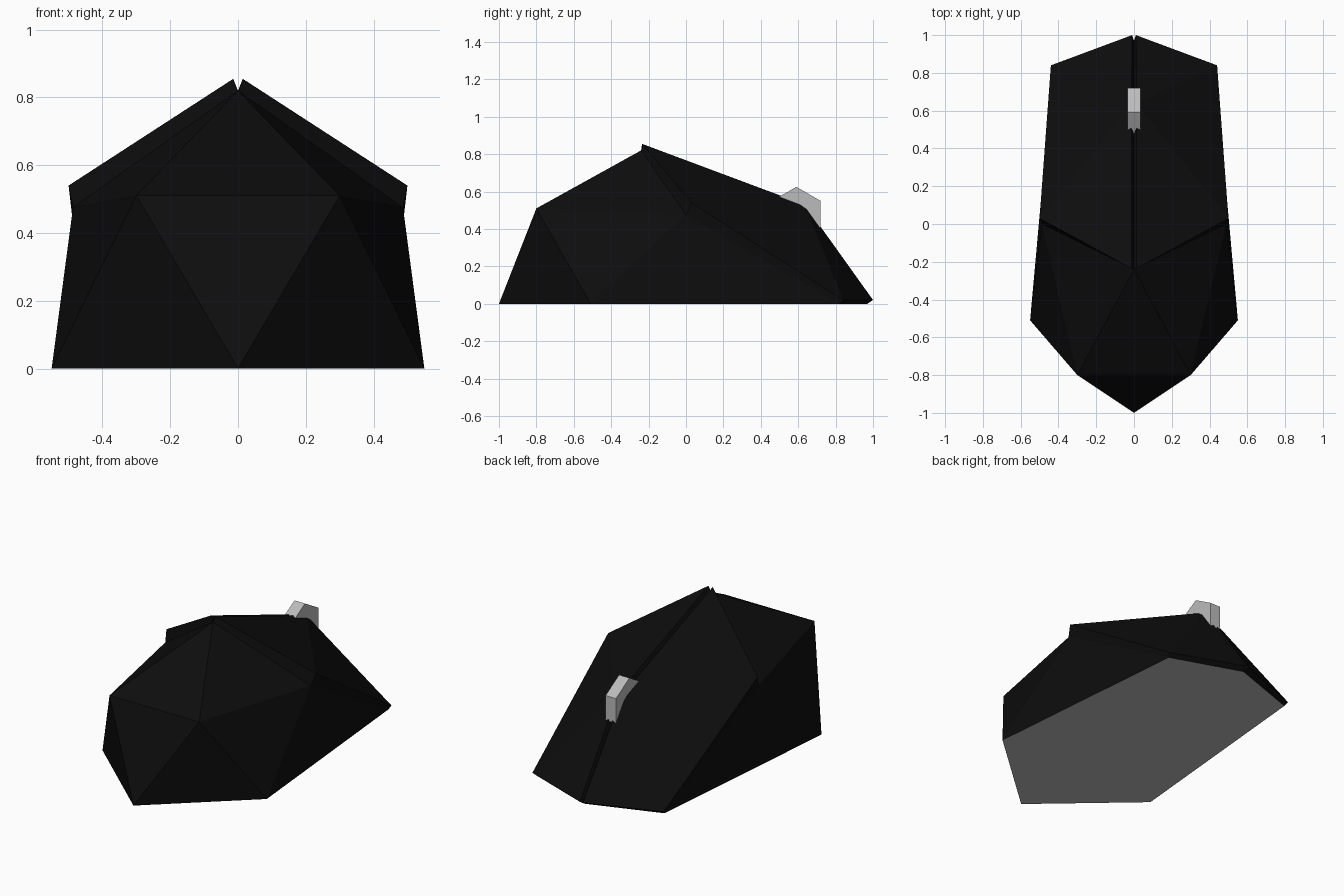
import bpy, bmesh, math
from mathutils import Matrix

cube = bpy.data.objects.get("Cube")
if cube:
    bpy.data.objects.remove(cube)


def material(name, rgb, rough=0.6):
    m = bpy.data.materials.new(name)
    m.use_nodes = True
    bsdf = m.node_tree.nodes["Principled BSDF"]
    bsdf.inputs["Base Color"].default_value = (*rgb, 1)
    bsdf.inputs["Roughness"].default_value = rough
    m.diffuse_color = (*rgb, 1)
    return m


black = material("black", (0.004, 0.004, 0.004))
grey = material("grey", (0.5, 0.5, 0.5))


def add_object(name, bm, mats):
    bmesh.ops.recalc_face_normals(bm, faces=bm.faces)
    mesh = bpy.data.meshes.new(name)
    bm.to_mesh(mesh)
    bm.free()
    for m in mats:
        mesh.materials.append(m)
    obj = bpy.data.objects.new(name, mesh)
    bpy.context.collection.objects.link(obj)
    return obj


def build(points, faces, side=1):
    """Named points and face strings; side=-1 mirrors across x."""
    bm = bmesh.new()
    v = {k: bm.verts.new((p[0] * side, p[1], p[2])) for k, p in points.items()}
    for f in faces:
        bm.faces.new([v[k] for k in f])
    return bm


# Key points of the left half of the shell
half = {
    "F": (0, -1, 0),            # front tip
    "B": (0.55, -0.51, 0),      # widest base corner
    "C": (0.3, -0.8, 0.51),     # brow
    "A": (0, -0.24, 0.82),      # peak
    "S": (0.487, 0.0, 0.475),   # side knee
    "K": (0.43, 0.82, 0),       # rear corner
    "R": (0, 0.61, 0.51),       # rear ridge
    "T": (0, 0.97, 0),          # rear tip
}

# Body: faceted half shell, mirrored and welded, with a grey underside
bm = build(half, ["FBC", "CBS", "CSA", "BKS", "ASR", "RSK", "RKT", "FCA"])
front = [f for f in bm.faces if {tuple(round(c, 2) for c in v.co) for v in f.verts}
         == {(0, -1, 0), (0.3, -0.8, 0.51), (0, -0.24, 0.82)}]
bmesh.ops.delete(bm, geom=front, context="FACES_ONLY")
copy = bmesh.ops.duplicate(bm, geom=bm.verts[:] + bm.edges[:] + bm.faces[:])["geom"]
bmesh.ops.scale(bm, vec=(-1, 1, 1), verts=[g for g in copy if isinstance(g, bmesh.types.BMVert)])
bmesh.ops.remove_doubles(bm, verts=bm.verts, dist=0.0005)


def vert(p):
    return min(bm.verts, key=lambda v: sum((a - b) ** 2 for a, b in zip(v.co, p)))


def mirrored(k):
    return vert((-half[k][0], *half[k][1:]))


# Front facets bridging the two halves, then the base
bm.faces.new([vert(half["F"]), vert(half["C"]), mirrored("C")])
bm.faces.new([vert(half["A"]), mirrored("C"), vert(half["C"])])
base = bm.faces.new([vert(half[k]) for k in "FBKT"] + [mirrored("K"), mirrored("B")])
base.material_index = 1
add_object("body", bm, [black, grey])

# Two raised rear plates with sloped rims resting on the body
plate = {k: half[k] for k in "ASKRT"}
plate.update({
    "a": (0.014, -0.235, 0.855),
    "s": (0.5, 0.03, 0.54),
    "k": (0.44, 0.84, 0.02),
    "r": (0.014, 0.635, 0.53),
    "t": (0.01, 1.0, 0.02),
})
rim = "ASKTR"
faces = ["asr", "rsk", "rkt"]
for p, q in zip(rim, rim[1:] + rim[0]):
    faces.append(p + q + q.lower() + p.lower())
for name, side in (("left_plate", 1), ("right_plate", -1)):
    add_object(name, build(plate, faces, side), [black])

# Six-sided wheel set into the ridge
bm = bmesh.new()
bmesh.ops.create_cone(bm, cap_ends=True, segments=6, radius1=0.15, radius2=0.15, depth=0.07)
bmesh.ops.transform(bm, verts=bm.verts, matrix=Matrix.Rotation(math.pi / 2, 4, "Y"))
top = max(v.co.z for v in bm.verts)
if top < 0.149:
    bmesh.ops.rotate(bm, verts=bm.verts, cent=(0, 0, 0),
                     matrix=Matrix.Rotation(math.pi / 6, 3, "X"))
bmesh.ops.translate(bm, verts=bm.verts, vec=(0, 0.59, 0.475))
add_object("wheel", bm, [grey])
